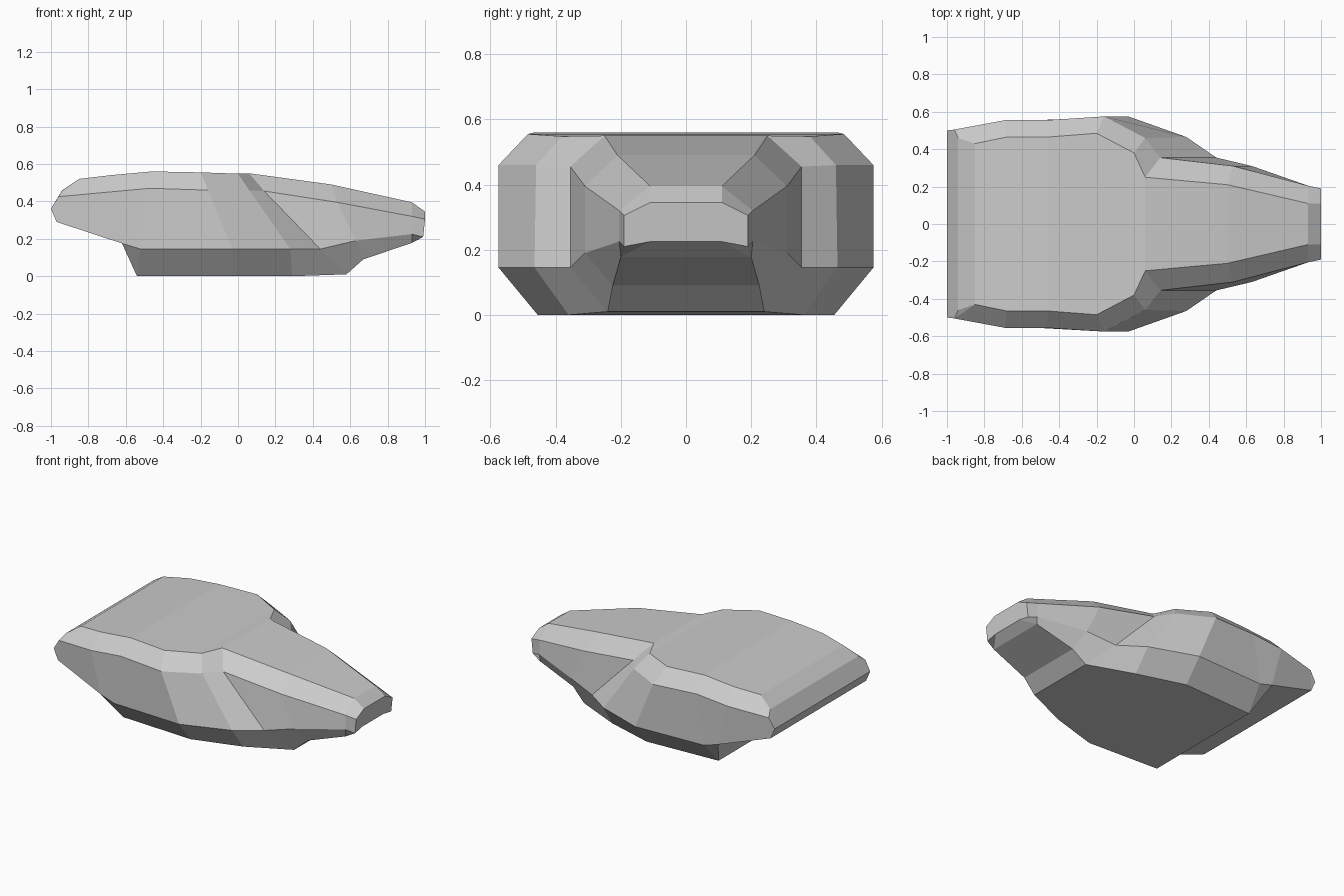
import bpy, bmesh

if "Cube" in bpy.data.objects:
    bpy.data.objects.remove(bpy.data.objects["Cube"])

# Rails running from stern (x = -1) to nose (x = 1) along the +y side
top_edge = [(-1, .5, .36), (-.94, .46, .46), (-.85, .43, .52), (-.68, .465, .54),
            (-.46, .465, .56), (-.2, .485, .555), (0, .38, .548), (.06, .25, .55),
            (.5, .21, .49), (.93, .11, .395), (1, .11, .345)]
shoulder = [(-1, .5, .36), (-.96, .505, .425), (-.96, .505, .425), (-.69, .555, .45),
            (-.47, .555, .47), (-.16, .575, .46), (.06, .46, .46), (.14, .355, .455),
            (.53, .31, .395), (.93, .205, .32), (1, .19, .305)]
lower_edge = [(-1, .5, .36), (-.97, .5, .29), (-.97, .5, .29), (-.62, .55, .175),
              (-.52, .555, .145), (-.03, .575, .145), (.28, .465, .145), (.44, .355, .145),
              (.63, .31, .19), (.93, .205, .225), (.99, .19, .21)]
keel_edge = [(-1, .5, .36), (-.97, .5, .29), (-.97, .5, .29), (-.62, .55, .175),
             (-.54, .43, 0), (-.03, .455, 0), (.29, .36, 0), (.58, .24, .01),
             (.67, .225, .09), (.93, .2, .178), (.99, .11, .225)]


def mirrored(rail):
    return [(x, -y, z) for x, y, z in rail]


# Hull: skin the rails around the body, both sides
half = [top_edge, shoulder, lower_edge, keel_edge]
rails = half + [mirrored(r) for r in reversed(half)]
bm = bmesh.new()
shared = {}


def vert(co):
    if co not in shared:
        shared[co] = bm.verts.new(co)
    return shared[co]


def add_face(points):
    unique = list(dict.fromkeys(points))
    if len(unique) > 2:
        bm.faces.new([vert(p) for p in unique])


for i, a in enumerate(rails):
    b = rails[(i + 1) % len(rails)]
    for s in range(len(a) - 1):
        add_face([a[s], a[s + 1], b[s + 1], b[s]])

# Blunt nose cap
add_face([r[-1] for r in rails])

bmesh.ops.recalc_face_normals(bm, faces=bm.faces)
mesh = bpy.data.meshes.new("hull")
bm.to_mesh(mesh)
bm.free()
hull = bpy.data.objects.new("hull", mesh)
bpy.context.collection.objects.link(hull)
